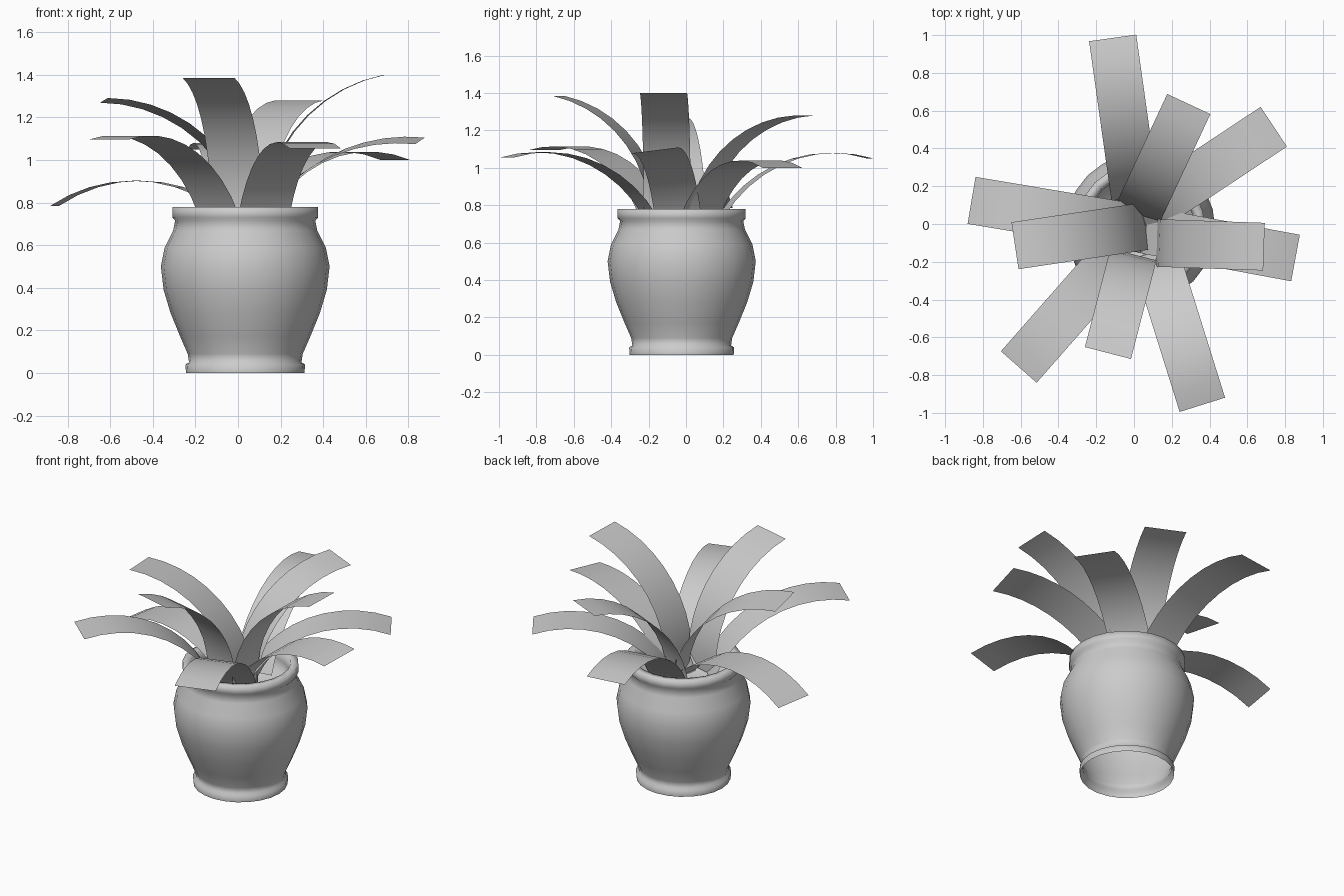
import bpy, bmesh, math
from mathutils import Vector

cube = bpy.data.objects.get("Cube")
if cube:
    bpy.data.objects.remove(cube)

grey = bpy.data.materials.new("plain grey")
grey.use_nodes = True
colour = (0.6, 0.6, 0.6, 1)
grey.diffuse_color = colour
grey.node_tree.nodes["Principled BSDF"].inputs["Base Color"].default_value = colour


def finish(bm, name, angle):
    mesh = bpy.data.meshes.new(name)
    bm.to_mesh(mesh)
    bm.free()
    mesh.materials.append(grey)
    obj = bpy.data.objects.new(name, mesh)
    bpy.context.collection.objects.link(obj)
    bpy.ops.object.select_all(action='DESELECT')
    obj.select_set(True)
    bpy.context.view_layer.objects.active = obj
    bpy.ops.object.shade_smooth_by_angle(angle=math.radians(angle))
    return obj


# Pot: one turned profile of (radius, height), open below, up over the rim to the soil
def make_pot(sides=24):
    profile = [(0.278, 0), (0.281, 0.04), (0.264, 0.05), (0.27, 0.09),
               (0.305, 0.17), (0.35, 0.28), (0.383, 0.39), (0.396, 0.5),
               (0.378, 0.59), (0.338, 0.67), (0.329, 0.715), (0.342, 0.73),
               (0.342, 0.78), (0.295, 0.78), (0.285, 0.72), (0.29, 0.64), (0, 0.64)]
    bm = bmesh.new()
    verts = [bm.verts.new((r, 0, z)) for r, z in profile]
    edges = [bm.edges.new(pair) for pair in zip(verts, verts[1:])]
    bmesh.ops.spin(bm, geom=verts + edges, cent=(0, 0, 0), axis=(0, 0, 1),
                   angle=math.tau, steps=sides, use_merge=True)
    bmesh.ops.remove_doubles(bm, verts=bm.verts, dist=0.0005)
    bmesh.ops.recalc_face_normals(bm, faces=bm.faces)
    pot = finish(bm, "pot", 120)
    pot.location = (0.034, -0.023, 0)


# Leaf: a flat strip of constant width bent along a circular arc
def make_leaf(name, tip, heading, chord=0.94, half=0.73, roll=0,
              width=0.252, root_z=0.65, steps=10):
    tip, heading, roll = Vector(tip), math.radians(heading), math.radians(roll)
    up = Vector((0, 0, 1))
    out = Vector((math.cos(heading), math.sin(heading), 0))
    side = (up.cross(out) * math.cos(roll) + up * math.sin(roll)) * width / 2
    rise = math.asin((tip.z - root_z) / chord)
    root = tip - chord * (math.cos(rise) * out + math.sin(rise) * up)
    radius = chord / (2 * math.sin(half))
    bm = bmesh.new()
    rows = []
    for i in range(steps + 1):
        a = half * (2 * i / steps - 1)
        along = chord / 2 + radius * math.sin(a)
        lift = radius * (math.cos(a) - math.cos(half))
        p = root + out * (along * math.cos(rise) - lift * math.sin(rise))
        p += up * (along * math.sin(rise) + lift * math.cos(rise))
        rows.append((bm.verts.new(p - side), bm.verts.new(p + side)))
    for (a, b), (c, d) in zip(rows, rows[1:]):
        bm.faces.new((a, c, d, b))
    finish(bm, name, 60)


make_pot()

# Each leaf: centre of its tip, heading in degrees, and any change of bend or roll
leaves = {
    "back_leaf": ((-0.113, 0.985, 1.05), 98, {}),
    "back_left_upper_leaf": ((0.29, 0.635, 1.28), 65, {"chord": 0.9}),
    "back_left_lower_leaf": ((0.74, 0.515, 1.0), 33.5, {"chord": 0.92}),
    "left_upper_leaf": ((0.688, -0.12, 1.40), -2, {}),
    "left_lower_leaf": ((0.855, -0.18, 1.09), -10.5, {"chord": 0.92, "half": 0.6, "roll": 7}),
    "front_left_leaf": ((0.362, -0.957, 1.055), -72.6, {}),
    "front_upper_leaf": ((-0.138, -0.683, 1.385), 255.5, {"chord": 0.91}),
    "front_right_leaf": ((-0.61, -0.757, 1.095), 228.7, {}),
    "right_upper_leaf": ((-0.63, -0.115, 1.28), 188.5, {"roll": 5}),
    "right_lower_leaf": ((-0.86, 0.125, 0.785), 170.5, {}),
}
for name, (tip, heading, changes) in leaves.items():
    make_leaf(name, tip, heading, **changes)
